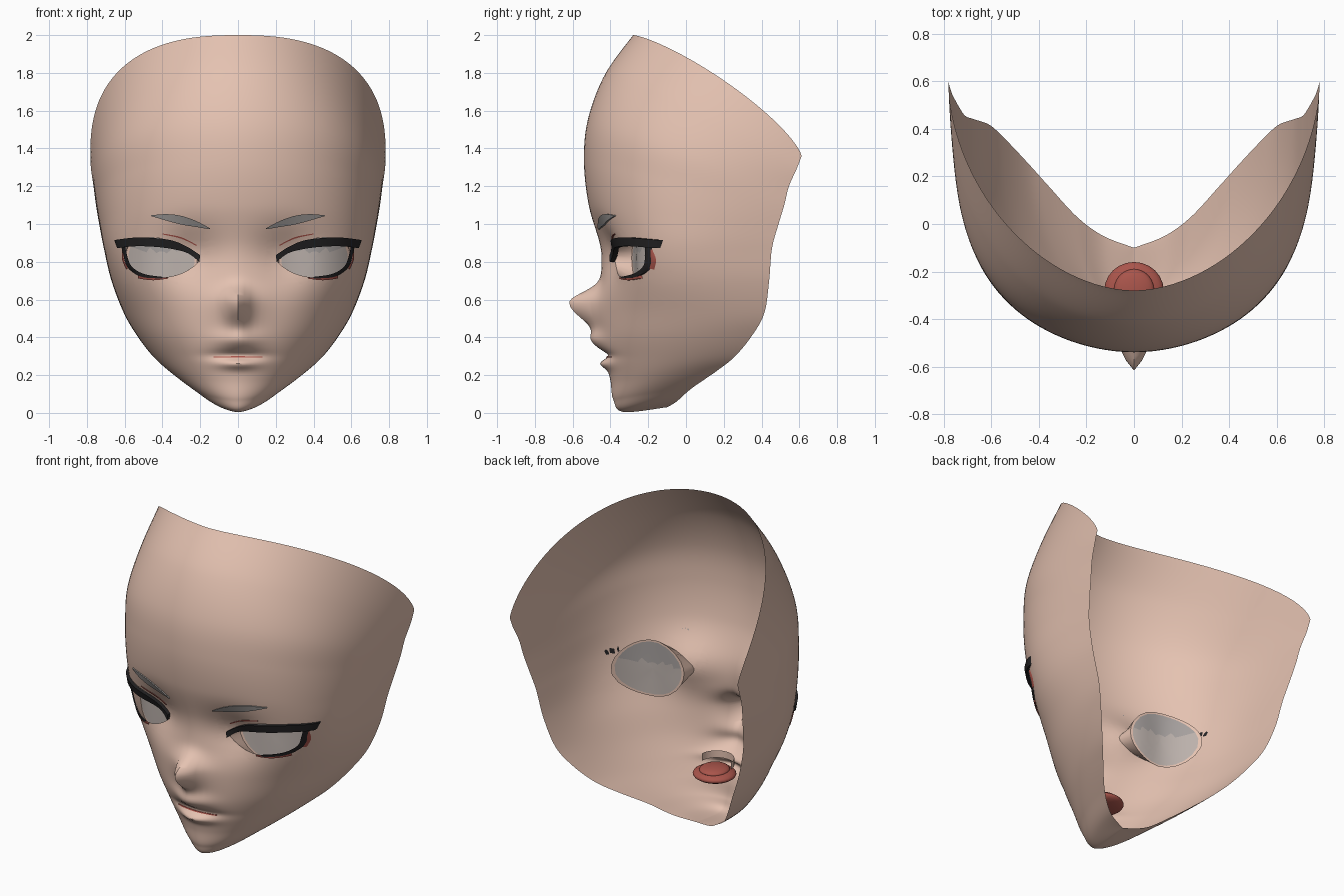
import bpy, bmesh, math
from mathutils import Vector, Matrix
from mathutils.bvhtree import BVHTree

if "Cube" in bpy.data.objects:
    bpy.data.objects.remove(bpy.data.objects["Cube"])


def material(name, r, g, b):
    m = bpy.data.materials.new(name)
    m.diffuse_color = (r, g, b, 1)
    m.use_nodes = True
    m.node_tree.nodes["Principled BSDF"].inputs["Base Color"].default_value = m.diffuse_color
    return m


SKIN = material("skin", 0.78, 0.54, 0.44)
EYE = material("eye_white", 0.50, 0.44, 0.41)
SHADE = material("eye_upper_grey", 0.38, 0.35, 0.34)
LASH = material("lash_black", 0.018, 0.017, 0.018)
BROW = material("brow_grey", 0.33, 0.31, 0.30)
RED = material("mouth_red", 0.40, 0.09, 0.07)


def finish(bm, name, *mats):
    me = bpy.data.meshes.new(name)
    bm.to_mesh(me)
    bm.free()
    for m in mats:
        me.materials.append(m)
    ob = bpy.data.objects.new(name, me)
    bpy.context.collection.objects.link(ob)
    return ob


def spline(pts, n):
    """Catmull-Rom through tuples, n steps per span."""
    out = []
    for i in range(len(pts) - 1):
        a, b, c, d = (pts[max(i - 1, 0)], pts[i], pts[i + 1], pts[min(i + 2, len(pts) - 1)])
        for k in range(n):
            t = k / n
            out.append(tuple(0.5 * (2 * q + (r - p) * t + (2 * p - 5 * q + 4 * r - s) * t * t
                                    + (3 * q - p - 3 * r + s) * t ** 3)
                             for p, q, r, s in zip(a, b, c, d)))
    out.append(tuple(pts[-1]))
    return out


def bell(v, centre, width):
    return math.exp(-((v - centre) / width) ** 2 / 2)


def features(x, z):
    """Depth offset of nose, lips and eye sockets."""
    nose = (0.105 * bell(x, 0, 0.036) + 0.058 * bell(x, 0, 0.085)) * bell(z, 0.585, 0.052 if z > 0.585 else 0.085)
    upper_lip = 0.045 * bell(x, 0, 0.08) * bell(z, 0.385, 0.035)
    mouth_line = 0.025 * bell(x, 0, 0.1) * bell(z, 0.304, 0.018)
    lower_lip = 0.035 * bell(x, 0, 0.07) * bell(z, 0.26, 0.02)
    socket = 0.055 * bell(abs(x), 0.25, 0.1) * bell(z, 0.83, 0.1)
    return mouth_line + socket - nose - upper_lip - lower_lip


# Face shell: each row runs from the centre line to the rear edge
# centre y, centre z, edge x, edge y, edge z, then roundness at centre, at edge, in height
ROWS = [
    (-.28, 2.0, .782, .612, 1.36, 1.85, 1.85, 2.5), (-.43, 1.79, .778, .585, 1.29, 1.9, 2.4, 2.4),
    (-.52, 1.55, .765, .545, 1.2, 1.9, 3.1, 2.4), (-.54, 1.33, .752, .52, 1.1, 1.9, 3.3, 2.4),
    (-.515, 1.1, .735, .49, 1.0, 1.9, 3.6, 2.4), (-.455, .88, .71, .455, .87, 1.9, 4.0, 2.4),
    (-.45, .72, .67, .44, .70, 1.9, 3.6, 2.4), (-.455, .55, .605, .415, .53, 1.9, 2.9, 2.4),
    (-.45, .40, .535, .35, .41, 1.9, 2.5, 2.2), (-.425, .28, .45, .26, .30, 1.9, 2.3, 2),
    (-.40, .17, .36, .16, .22, 1.85, 2.2, 1.8), (-.385, .07, .24, .03, .13, 1.8, 2.1, 1.6),
    (-.33, .005, .13, -.05, .06, 1.8, 2, 1.5), (-.1, .03, 0, -.1, .03, 1.8, 2, 1.5)]
COLS = 88
bm = bmesh.new()
grid = []
for yc, zc, xe, ye, ze, p, q, pz in spline(ROWS, 12):
    row = []
    for c in range(COLS + 1):
        u = c / COLS * 2 - 1
        a = min(math.sin(math.pi / 2 * (1 - (1 - abs(u)) ** 1.5)), 1)
        fy = max(1 - a ** p, 0) ** (1 / q)
        fz = max(1 - a ** pz, 0) ** (1 / pz)
        x, y, z = math.copysign(xe * a, u), ye + (yc - ye) * fy, ze + (zc - ze) * fz
        row.append(bm.verts.new((x, y + features(x, z), max(z, 0))))
    grid.append(row)
for r0, r1 in zip(grid, grid[1:]):
    for c in range(COLS):
        bm.faces.new((r0[c], r1[c], r1[c + 1], r0[c + 1]))
bmesh.ops.remove_doubles(bm, verts=bm.verts, dist=1e-5)
tree = BVHTree.FromBMesh(bm)


def surf(x, z):
    hit = tree.ray_cast(Vector((x, -3, z)), Vector((0, 1, 0)))[0]
    return hit.y if hit else 0.0


# Eye openings, cut cleanly along a convex outline
corners = [(.2, .81), (.245, .765), (.32, .728), (.42, .712), (.52, .73), (.58, .78),
           (.605, .85), (.59, .905), (.5, .93), (.4, .925), (.3, .895), (.225, .85)]
outline = []
for (ax, az), (bx, bz) in zip(corners, corners[1:] + corners[:1]):
    outline += [(.75 * ax + .25 * bx, .75 * az + .25 * bz), (.25 * ax + .75 * bx, .25 * az + .75 * bz)]
edges = list(zip(outline, outline[1:] + outline[:1]))


def eye_faces(side):
    found = []
    for f in bm.faces:
        m = f.calc_center_median()
        if .16 < m.x * side < .65 and .67 < m.z < .97:
            found.append(f)
    return found


for side in (1, -1):
    for (ax, az), (bx, bz) in edges:
        faces = eye_faces(side)
        geom = list({v for f in faces for v in f.verts}) + list({e for f in faces for e in f.edges}) + faces
        bmesh.ops.bisect_plane(bm, geom=geom, dist=1e-5, plane_co=(ax * side, 0, az),
                               plane_no=((bz - az) * side, 0, ax - bx))
    inside = []
    for f in eye_faces(side):
        m = f.calc_center_median()
        if all((bx - ax) * (m.z - az) - (bz - az) * (m.x * side - ax) > 0 for (ax, az), (bx, bz) in edges):
            inside.append(f)
    bmesh.ops.delete(bm, geom=inside, context='FACES')
finish(bm, "face_shell", SKIN)

# Eyes: skin rim flaring inwards to a larger oval, closed by a shallow eye white
CX, CZ, RX, RZ = .405, .82, .19, .175


def oval(x, z, s):
    t = math.atan2((z - CZ) / .11, (x - CX) / .2)
    ex, ez = CX + RX * s * math.cos(t), CZ + RZ * s * math.sin(t)
    return ex, max(surf(ex, .83) + .085, surf(ex, ez) + .03), ez


for side, label in ((1, "left"), (-1, "right")):
    bm = bmesh.new()
    rings = [[(x, surf(x, z), z) for x, z in outline]]
    rings += [[oval(x, z, s) for x, z in outline] for s in (1, .93, .7, .45, .2, .03)]
    rings = [[bm.verts.new((side * x, y, z)) for x, y, z in r] for r in rings]
    n = len(outline)
    for k, (r0, r1) in enumerate(zip(rings, rings[1:])):
        for i in range(n):
            f = bm.faces.new((r0[i], r0[(i + 1) % n], r1[(i + 1) % n], r1[i]))
            f.material_index = 0 if k < 2 else 2 if f.calc_center_median().z > .86 else 1
    bm.faces.new(rings[-1]).material_index = 1
    if side < 0:
        bmesh.ops.reverse_faces(bm, faces=bm.faces)
    finish(bm, label + "_eye", SKIN, EYE, SHADE)


def ribbon(name, mat, top, bottom, out, sides=(1, -1)):
    """Thin solid strip lying on the face between two lines of (x, z)."""
    for side in sides:
        bm = bmesh.new()
        rows = []
        for (ax, az), (bx, bz) in zip(spline(top, 5), spline(bottom, 5)):
            ya, yb = surf(ax, az), surf(bx, bz)
            rows.append([bm.verts.new((side * x, y, z)) for x, y, z in (
                (ax, ya - .001, az), (ax, ya - out, az), (bx, yb - out, bz), (bx, yb - .001, bz))])
        for r0, r1 in zip(rows, rows[1:]):
            for i in range(4):
                bm.faces.new((r0[i], r0[(i + 1) % 4], r1[(i + 1) % 4], r1[i]))
        bm.faces.new(rows[0])
        bm.faces.new(rows[-1])
        bmesh.ops.recalc_face_normals(bm, faces=bm.faces)
        finish(bm, name, mat)


# Lashes, lid lines and brows
ribbon("upper_lash", LASH,
       [(.2, .835), (.27, .88), (.35, .913), (.45, .926), (.55, .928), (.655, .915)],
       [(.205, .80), (.265, .845), (.35, .868), (.45, .88), (.55, .882), (.64, .872)], .026)
ribbon("lower_lash", LASH, [(.40, .72), (.5, .736), (.565, .778), (.59, .845), (.60, .89)],
       [(.40, .712), (.51, .72), (.583, .768), (.608, .84), (.62, .89)], .012)
ribbon("lower_lid_red", RED, [(.37, .716), (.45, .717), (.53, .728)],
       [(.37, .711), (.45, .702), (.53, .712)], .01)
ribbon("outer_lid_red", RED, [(.583, .765), (.603, .81), (.607, .865)],
       [(.592, .76), (.613, .81), (.615, .865)], .01)
ribbon("lid_crease", RED, [(.22, .89), (.3, .93), (.4, .95)], [(.22, .884), (.3, .922), (.4, .945)], .005)
ribbon("brow", BROW, [(.148, .977), (.22, 1.015), (.3, 1.043), (.38, 1.052), (.46, 1.046)],
       [(.15, .972), (.22, .984), (.3, .997), (.38, 1.018), (.46, 1.042)], .01)

# Mouth: red line, inner mouth, tongue and upper gum arch
ribbon("mouth_line", RED, [(-.13, .299), (0, .300), (.13, .299)], [(-.13, .293), (0, .294), (.13, .293)], .005, (1,))
for name, centre, size in (("inner_mouth", (0, -.28, .265), (.125, .12, .035)),
                           ("tongue", (0, -.28, .29), (.085, .09, .025))):
    bm = bmesh.new()
    bmesh.ops.create_uvsphere(bm, u_segments=24, v_segments=12, radius=1,
                              matrix=Matrix.Translation(centre) @ Matrix.Diagonal((*size, 1)))
    finish(bm, name, RED)
bm = bmesh.new()
bmesh.ops.create_cone(bm, cap_ends=False, segments=32, radius1=.1, radius2=.1, depth=.045,
                      matrix=Matrix.Translation((0, -.30, .33)))
bmesh.ops.delete(bm, geom=[v for v in bm.verts if v.co.y > -.29], context='VERTS')
finish(bm, "gum_arch", SKIN)

# Smooth shading
for ob in bpy.context.collection.objects:
    ob.select_set(True)
    bpy.context.view_layer.objects.active = ob
bpy.ops.object.shade_smooth_by_angle(angle=math.radians(50))
